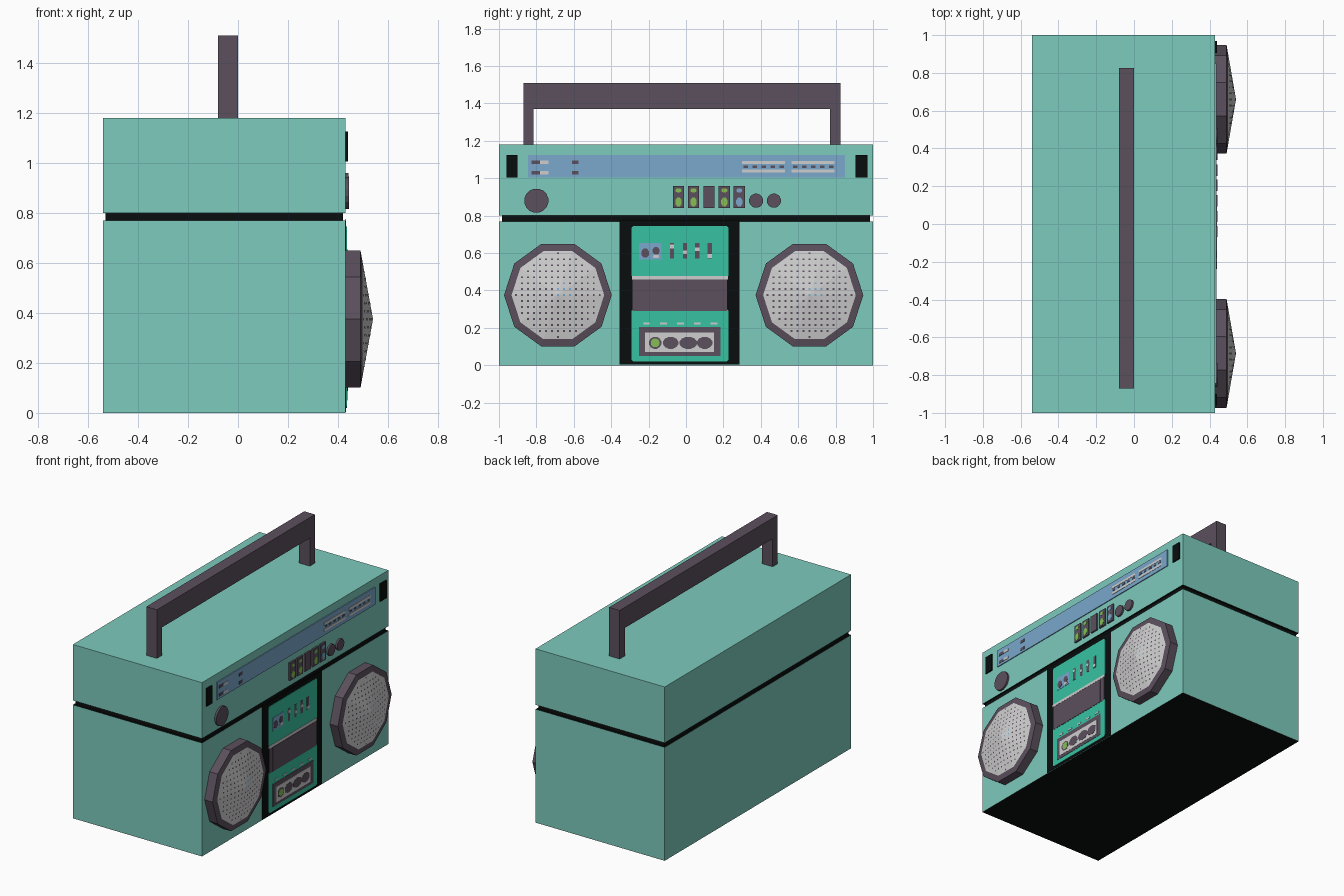
import bpy, math

if "Cube" in bpy.data.objects:
    bpy.data.objects.remove(bpy.data.objects["Cube"])

def material(name, r, g, b):
    m = bpy.data.materials.new(name)
    m.diffuse_color = (r, g, b, 1)
    m.use_nodes = True
    m.node_tree.nodes["Principled BSDF"].inputs["Base Color"].default_value = m.diffuse_color
    return m

TEAL = material("pale teal", 0.205, 0.595, 0.505)
PANEL = material("bright teal", 0.038, 0.54, 0.36)
DARK = material("dark plum grey", 0.105, 0.08, 0.11)
BLACK = material("black", 0.003, 0.004, 0.004)
BLUE = material("display blue", 0.195, 0.392, 0.604)
GREY = material("light grey", 0.62, 0.62, 0.62)
GREEN = material("button green", 0.24, 0.52, 0.09)

def make(name, verts, faces, mats, idx=None):
    me = bpy.data.meshes.new(name)
    me.from_pydata(verts, [], faces)
    for m in mats:
        me.materials.append(m)
    if idx:
        for p, i in zip(me.polygons, idx):
            p.material_index = i
    ob = bpy.data.objects.new(name, me)
    bpy.context.collection.objects.link(ob)
    return ob

def prism(name, pts, x0, x1, *mats):
    """Extrude a (y, z) outline, counter-clockwise seen from +x."""
    n = len(pts)
    verts = [(x0, y, z) for y, z in pts] + [(x1, y, z) for y, z in pts]
    faces = [list(range(n))[::-1], list(range(n, 2 * n))]
    faces += [(i, (i + 1) % n, n + (i + 1) % n, n + i) for i in range(n)]
    return make(name, verts, faces, mats)

def block(name, x0, x1, y0, y1, z0, z1, *mats):
    return prism(name, [(y0, z0), (y1, z0), (y1, z1), (y0, z1)], x0, x1, *mats)

def plate(name, y0, y1, z0, z1, top, mat, base=0.43):
    return block(name, base, top, y0, y1, z0, z1, mat)

def disc(name, y, z, ry, rz, top, mat, sides=16, base=0.43):
    pts = [(y + ry * math.cos(math.tau * (i + .5) / sides),
            z + rz * math.sin(math.tau * (i + .5) / sides)) for i in range(sides)]
    return prism(name, pts, base, top, mat)

def rounded(name, y0, y1, z0, z1, r, top, mat):
    pts = []
    for cy, cz, a in ((y1 - r, z0 + r, -90), (y1 - r, z1 - r, 0),
                      (y0 + r, z1 - r, 90), (y0 + r, z0 + r, 180)):
        for k in range(4):
            t = math.radians(a + 30 * k)
            pts.append((cy + r * math.cos(t), cz + r * math.sin(t)))
    return prism(name, pts, 0.43, top, mat)

# Case: two halves with a black groove between and a black underside
for part, z0, z1 in (("lower_case", 0, 0.77), ("upper_case", 0.80, 1.18)):
    ob = block(part, -0.54, 0.43, -1, 1, z0, z1, TEAL, BLACK)
    for p in ob.data.polygons:
        if p.normal.z < -0.5 or (part == "lower_case" and p.normal.z > 0.5):
            p.material_index = 1
block("case_groove", -0.53, 0.42, -0.985, 0.985, 0.765, 0.805, BLACK)

# Carrying handle
prism("handle", [(-0.87, 1.18), (-0.815, 1.18), (-0.815, 1.37), (0.77, 1.37),
                 (0.77, 1.18), (0.825, 1.18), (0.825, 1.51), (-0.87, 1.51)],
      -0.08, 0.0, DARK)

# Speakers: ten-sided rim with a shallow cone grille
R, SIDES, ZC = 0.288, 10, 0.375
APO = R * math.cos(math.pi / SIDES)

def cone_x(y, z):
    d = max(y * math.cos(math.tau * (i + .5) / SIDES) + z * math.sin(math.tau * (i + .5) / SIDES)
            for i in range(SIDES))
    return 0.54 - 0.05 * d / APO

for side, yc in (("left", -0.685), ("right", 0.66)):
    verts, faces, idx = [], [], []
    for r, x in ((R, 0.43), (R, 0.49), (R * 0.86, 0.54 - 0.05 * 0.86)):
        verts += [(x, yc + r * math.cos(math.tau * i / SIDES),
                   ZC + r * math.sin(math.tau * i / SIDES)) for i in range(SIDES)]
    verts.append((0.54, yc, ZC))
    for i in range(SIDES):
        j = (i + 1) % SIDES
        for b in (0, SIDES):
            faces.append((b + i, b + j, b + SIDES + j, b + SIDES + i))
            idx.append(0)
        faces.append((2 * SIDES + i, 2 * SIDES + j, 3 * SIDES))
        idx.append(1)
    make("speaker_" + side, verts, faces, [DARK, GREY], idx)
    # Grille holes on a square grid lying on the cone
    verts, faces, idx = [], [], []
    h, step = 0.005, 0.032
    for a in range(-7, 8):
        for b in range(-7, 8):
            y, z = a * step, b * step
            if math.hypot(y, z) > 0.225:
                continue
            n = len(verts)
            for dy, dz in ((-h, -h), (h, -h), (h, h), (-h, h)):
                verts.append((cone_x(y + dy, z + dz) + 0.0015, yc + y + dy, ZC + z + dz))
            faces.append((n, n + 1, n + 2, n + 3))
            idx.append(1 if math.hypot(y - 0.03, z - 0.02) < 0.045 else 0)
    make("grille_holes_" + side, verts, faces, [DARK, BLUE], idx)

# Tuner display with end slots
plate("tuner_display", -0.845, 0.85, 1.005, 1.125, 0.436, BLUE)
plate("left_slot", -0.96, -0.90, 1.005, 1.125, 0.439, BLACK)
plate("right_slot", 0.905, 0.97, 1.005, 1.125, 0.439, BLACK)
for z in (1.03, 1.085):
    plate("display_mark", -0.825, -0.78, z - 0.01, z + 0.01, 0.438, DARK)
    plate("display_mark_light", -0.78, -0.735, z - 0.009, z + 0.009, 0.438, GREY)
    plate("display_dash", -0.61, -0.575, z - 0.01, z + 0.01, 0.438, DARK)
for y0 in (0.30, 0.565):
    for z in (1.04, 1.083):
        plate("scale_line", y0, y0 + 0.23, z - 0.008, z + 0.008, 0.438, GREY)
    for k in range(5):
        y = y0 + 0.02 + k * 0.048
        plate("scale_tick", y - 0.012, y + 0.012, 1.056, 1.068, 0.438, DARK)

# Knobs and switches
disc("tuning_knob", -0.80, 0.88, 0.065, 0.065, 0.443, DARK)
for y in (0.375, 0.47):
    disc("small_knob", y, 0.88, 0.038, 0.038, 0.443, DARK)
for y, mat, low in ((-0.04, GREEN, 1), (0.04, GREEN, 1), (0.123, None, 1),
                    (0.205, GREEN, 1), (0.285, BLUE, 1)):
    plate("switch", y - 0.03, y + 0.03, 0.84, 0.96, 0.441, DARK)
    if mat:
        disc("switch_light", y, 0.873, 0.018, 0.026, 0.443, mat, 8)
        disc("switch_cap", y, 0.935, 0.017, 0.012, 0.443, mat, 8)

# Cassette section: black column with two bright panels
plate("centre_column", -0.355, 0.285, 0.003, 0.775, 0.432, BLACK)
rounded("equaliser_panel", -0.292, 0.228, 0.47, 0.745, 0.015, 0.435, PANEL)
rounded("button_panel", -0.292, 0.228, 0.02, 0.30, 0.015, 0.435, PANEL)
plate("cassette_door", -0.285, 0.218, 0.29, 0.46, 0.436, DARK)
plate("cassette_window", -0.25, 0.183, 0.293, 0.455, 0.4375, DARK)
plate("door_trim", -0.29, 0.225, 0.46, 0.478, 0.437, GREY)

# Level meter and sliders
plate("level_meter", -0.25, -0.13, 0.565, 0.655, 0.437, BLUE)
disc("meter_dial", -0.218, 0.60, 0.022, 0.026, 0.439, DARK, 8)
disc("meter_dial", -0.16, 0.612, 0.02, 0.022, 0.439, DARK, 8)
disc("meter_light", -0.16, 0.582, 0.018, 0.01, 0.439, GREY, 8)
for y, z in ((-0.075, 0.635), (-0.005, 0.605), (0.06, 0.62), (0.127, 0.585)):
    plate("slider_track", y - 0.011, y + 0.011, 0.57, 0.655, 0.437, DARK)
    plate("slider_tab", y - 0.011, y + 0.011, z - 0.01, z + 0.01, 0.439, GREY)

# Tape buttons
for k in range(5):
    y = -0.21 + k * 0.09
    plate("button_mark", y - 0.018, y + 0.018, 0.219, 0.229, 0.437, GREY)
plate("button_tray", -0.25, 0.185, 0.05, 0.205, 0.437, DARK)
plate("button_surround", -0.22, 0.15, 0.07, 0.175, 0.4385, GREY)
for y, ry in ((-0.165, 0.034), (-0.082, 0.042), (0.012, 0.048), (0.1, 0.042)):
    disc("tape_button", y, 0.12, ry, 0.033, 0.4395, DARK, 12)
disc("record_light", -0.165, 0.12, 0.024, 0.024, 0.4405, GREEN, 12)
